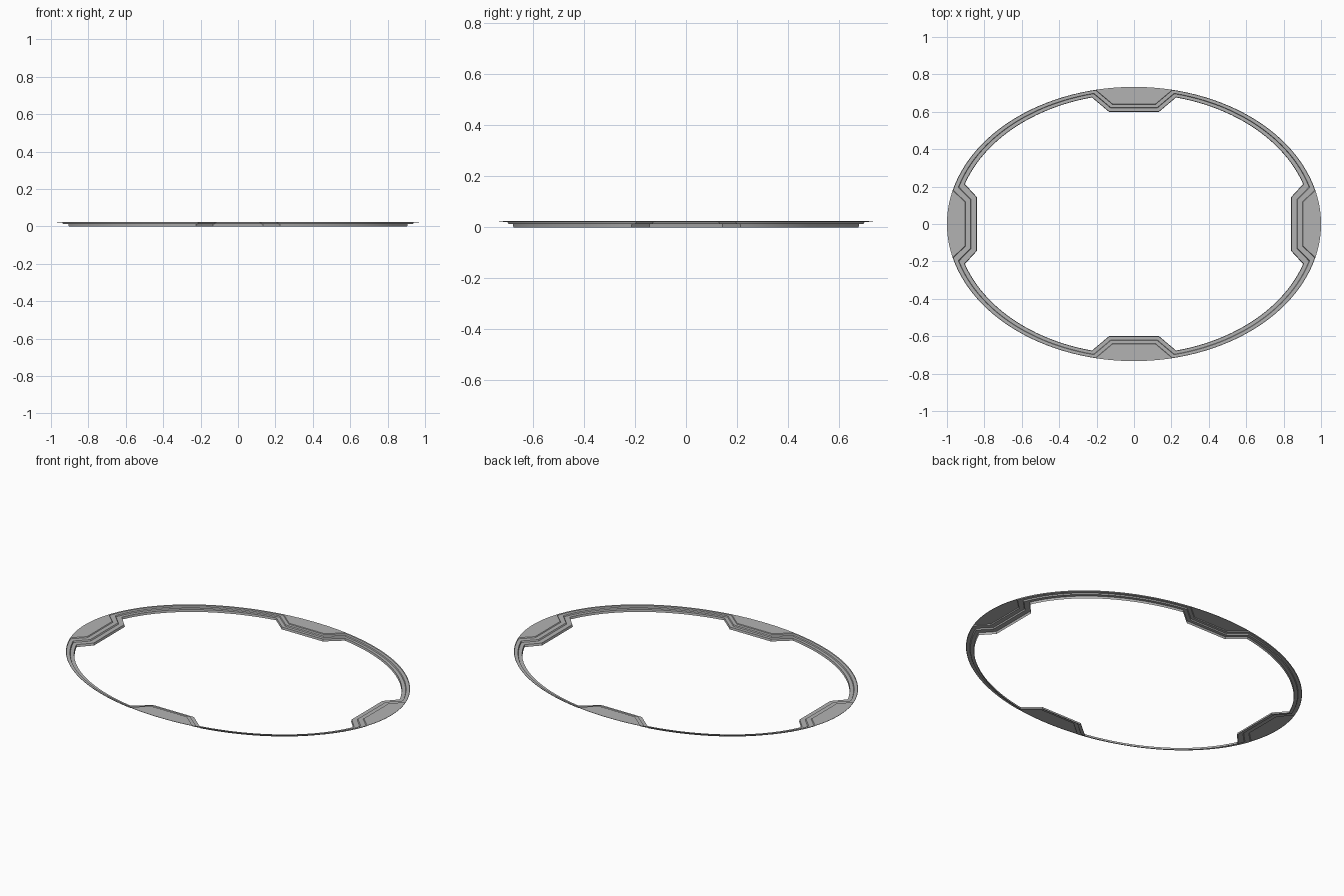
import bpy, bmesh
from math import sin, cos, radians

if "Cube" in bpy.data.objects:
    bpy.data.objects.remove(bpy.data.objects["Cube"])

A, B = 1.0, 0.733          # outer ellipse half axes
N = 24                     # segments along each quarter arc
TOP = 0.025
# stepped trim section: (0 = outer line .. 1 = inner edge, height)
PROFILE = [(0.0, TOP), (0.05, 0.020), (0.46, 0.020), (0.52, 0.013),
           (0.95, 0.013), (1.0, 0.0)]

grey = bpy.data.materials.new("dark_grey")
grey.diffuse_color = (0.45, 0.45, 0.45, 1)
grey.use_nodes = True
grey.node_tree.nodes["Principled BSDF"].inputs["Base Color"].default_value = grey.diffuse_color


def lerp(a, b, s):
    return a + (b - a) * s


def ellipse(deg, k=1.0):
    t = radians(deg)
    return (A * k * cos(t), B * k * sin(t))


def contour(s):
    """Quarter outline of the trim: side tab, arc, end tab."""
    x, hx = lerp(0.904, 0.84, s), lerp(0.117, 0.144, s)
    y, hy = lerp(0.642, 0.60, s), lerp(0.115, 0.134, s)
    t1, t2 = lerp(14.2, 17.9, s), lerp(78.2, 76.3, s)
    arc = [ellipse(lerp(t1, t2, i / N), 1 - 0.05 * s) for i in range(N + 1)]
    return [(x, 0), (x, hx)] + arc + [(hy, y), (0, y)]


def strip(bm, a, b):
    """Faces between an outer line a and an inner line b."""
    for i in range(len(a) - 1):
        bm.faces.new((a[i], a[i + 1], b[i + 1], b[i]))


def verts(bm, points, z):
    return [bm.verts.new((x, y, z)) for x, y in points]


def finish(name, bm):
    me = bpy.data.meshes.new(name)
    bm.to_mesh(me)
    bm.free()
    me.materials.append(grey)
    ob = bpy.data.objects.new(name, me)
    bpy.context.collection.objects.link(ob)
    m = ob.modifiers.new("mirror", 'MIRROR')
    m.use_axis = (True, True, False)
    m.merge_threshold = 0.0001
    bpy.ops.object.select_all(action='DESELECT')
    ob.select_set(True)
    bpy.context.view_layer.objects.active = ob
    bpy.ops.object.shade_smooth_by_angle(angle=radians(5))


# stepped oval trim
bm = bmesh.new()
loops = [verts(bm, contour(s), z) for s, z in PROFILE]
for a, b in zip(loops, loops[1:]):
    strip(bm, a, b)
finish("oval_trim", bm)

# flat plates filling the four tabs out to the oval edge
bm = bmesh.new()
c = contour(0)
side_arc = [ellipse(14.2 * i / 8) for i in range(9)]
end_arc = [ellipse(lerp(78.2, 90, i / 8)) for i in range(9)]
for outline in ([c[0]] + side_arc + [c[1]], end_arc + [c[-1], c[-2]]):
    bm.faces.new(verts(bm, outline, TOP))
finish("tab_plates", bm)

# thin lip around the outer edge
bm = bmesh.new()
rim = side_arc[:-1] + c[2:-2] + end_arc[1:]
strip(bm, verts(bm, rim, TOP - 0.002), verts(bm, rim, TOP))
finish("outer_lip", bm)
